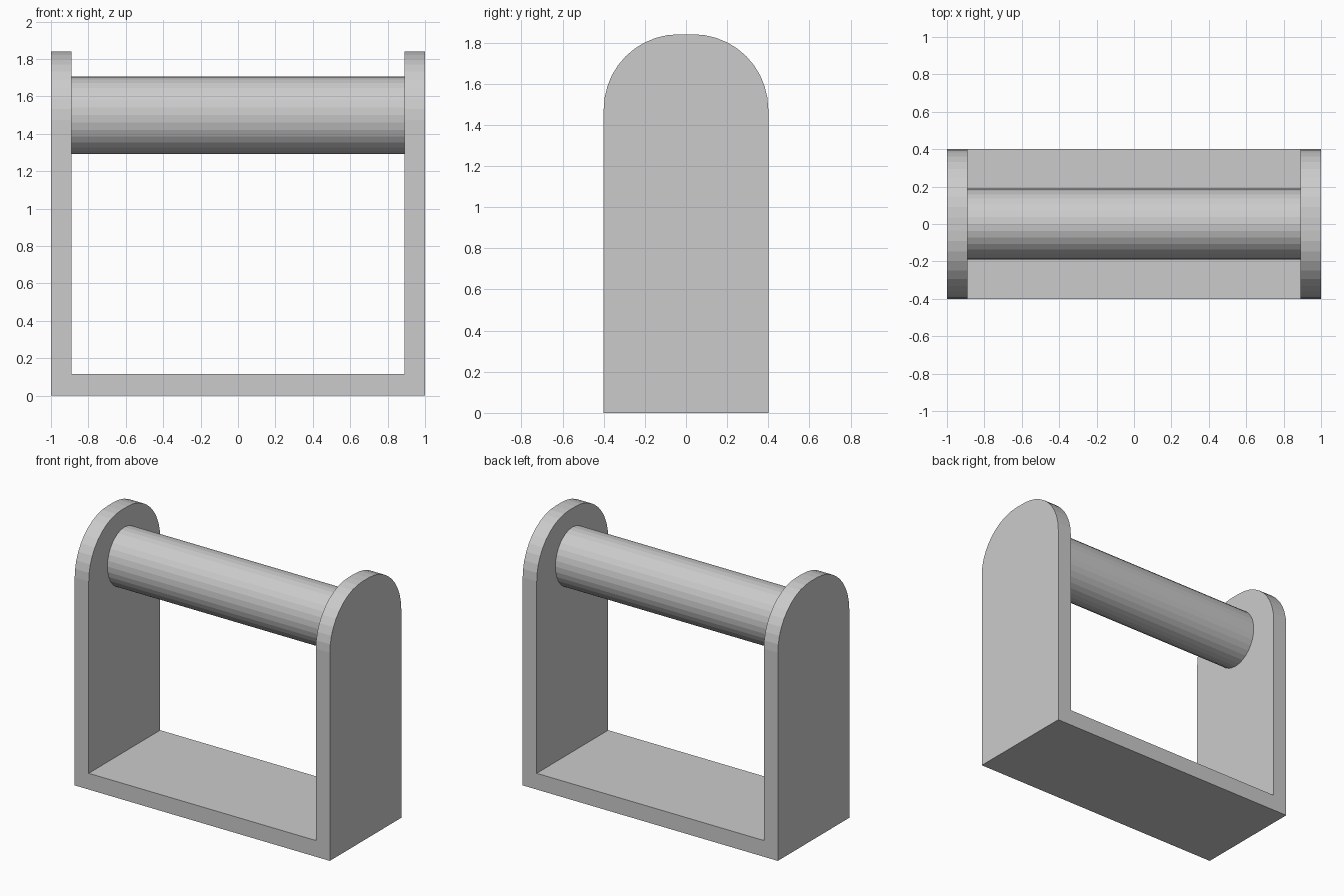
import bpy, bmesh
from math import pi
from mathutils import Matrix

if "Cube" in bpy.data.objects:
    bpy.data.objects.remove(bpy.data.objects["Cube"])


def add_object(name, bm):
    bmesh.ops.recalc_face_normals(bm, faces=bm.faces)
    mesh = bpy.data.meshes.new(name)
    bm.to_mesh(mesh)
    bm.free()
    obj = bpy.data.objects.new(name, mesh)
    bpy.context.collection.objects.link(obj)
    return obj


WIDTH, DEPTH, HEIGHT = 1.0, 0.4, 1.84   # half width, half depth, full height
INNER, FLOOR = 0.89, 0.115

# U-shaped frame: front profile extruded through the depth
bm = bmesh.new()
half = [(WIDTH, 0), (WIDTH, HEIGHT), (INNER, HEIGHT), (INNER, FLOOR)]
outline = half + [(-x, z) for x, z in reversed(half)]
face = bm.faces.new([bm.verts.new((x, -DEPTH, z)) for x, z in outline])
side = bmesh.ops.extrude_face_region(bm, geom=[face])
verts = [g for g in side["geom"] if isinstance(g, bmesh.types.BMVert)]
bmesh.ops.translate(bm, verts=verts, vec=(0, 2 * DEPTH, 0))

# Rounded tops of the two uprights
tops = [e for e in bm.edges
        if all(v.co.z > HEIGHT - 0.01 for v in e.verts)
        and abs(e.verts[0].co.y - e.verts[1].co.y) < 0.01]
bmesh.ops.bevel(bm, geom=tops, offset=0.365, segments=10, profile=0.5, affect='EDGES')
add_object("frame", bm)

# Slightly oval handle bar between the uprights
bm = bmesh.new()
bmesh.ops.create_cone(bm, cap_ends=True, segments=32, radius1=1, radius2=1,
                      depth=2 * INNER, matrix=Matrix.Rotation(pi / 2, 4, 'Y'))
bmesh.ops.scale(bm, verts=bm.verts, vec=(1, 0.191, 0.207))
bmesh.ops.translate(bm, verts=bm.verts, vec=(0, 0, 1.5))
add_object("handle_bar", bm)
